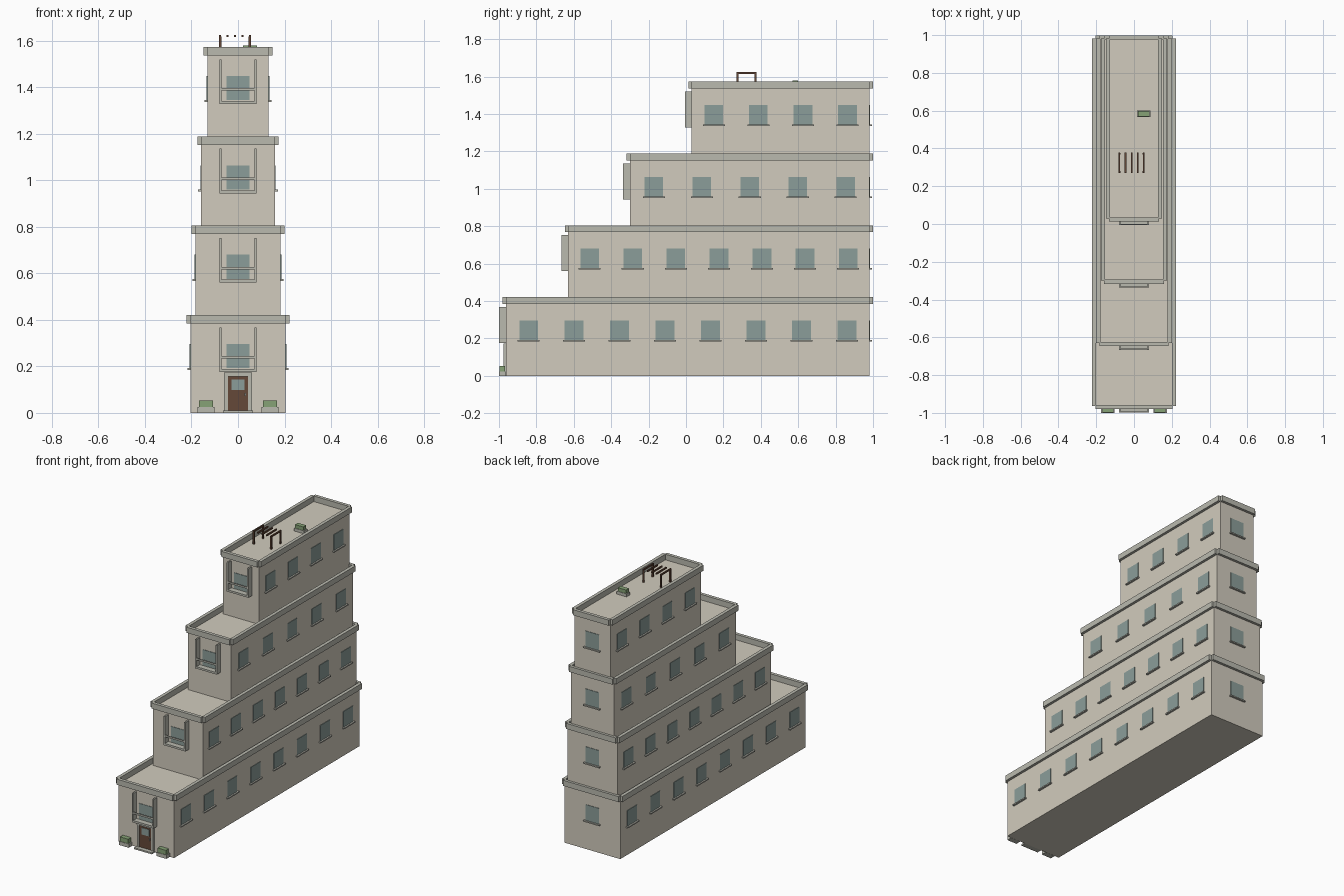
import bpy

if "Cube" in bpy.data.objects:
    bpy.data.objects.remove(bpy.data.objects["Cube"])


def material(name, rgb):
    m = bpy.data.materials.new(name)
    m.diffuse_color = (*rgb, 1)
    m.use_nodes = True
    m.node_tree.nodes["Principled BSDF"].inputs["Base Color"].default_value = m.diffuse_color
    return m


WALL = material("plaster", (0.64, 0.60, 0.51))
TRIM = material("trim", (0.49, 0.49, 0.43))
GLASS = material("glass", (0.26, 0.34, 0.32))
WOOD = material("wood", (0.13, 0.065, 0.04))
GREEN = material("leaves", (0.24, 0.36, 0.18))


def box(name, x, y, z, mat):
    """Box from (min, max) ranges on each axis."""
    r = [sorted(v) for v in (x, y, z)]
    verts = [(a, b, c) for a in r[0] for b in r[1] for c in r[2]]
    faces = [(0, 1, 3, 2), (4, 6, 7, 5), (0, 4, 5, 1),
             (2, 3, 7, 6), (0, 2, 6, 4), (1, 5, 7, 3)]
    me = bpy.data.meshes.new(name)
    me.from_pydata(verts, [], faces)
    me.materials.append(mat)
    ob = bpy.data.objects.new(name, me)
    bpy.context.collection.objects.link(ob)
    return ob


def planter(name, cx, cy, z, h):
    box(name + "_trough", (cx - .036, cx + .036), (cy - .018, cy + .018), (z, z + h * .45), TRIM)
    box(name + "_bush", (cx - .030, cx + .030), (cy - .015, cy + .015), (z + h * .45, z + h), GREEN)


BACK = 0.982
H = 0.384
RIM = 0.037
OUT, IN = 0.017, 0.005

# half width, front y, number of side windows
tiers = [(0.205, -0.963, 8), (0.183, -0.63, 7), (0.158, -0.30, 5), (0.132, 0.03, 4)]

for i, (w, front, n) in enumerate(tiers):
    z0 = i * H
    top = z0 + H
    t = f"tier_{i + 1}_"
    box(t + "body", (-w, w), (front, BACK), (z0, top), WALL)

    # parapet bars with notched corners
    zr = (top, top + RIM)
    box(t + "parapet_front", (-w, w), (front - OUT, front + IN), zr, TRIM)
    box(t + "parapet_back", (-w, w), (BACK - IN, BACK + OUT), zr, TRIM)
    for s in (-1, 1):
        box(t + "parapet_side", (s * (w - IN), s * (w + OUT)), (front, BACK), zr, TRIM)

    # side windows with sills
    glass_z = (z0 + .192, z0 + .296)
    sill_z = (z0 + .184, z0 + .192)
    for k in range(n):
        cy = front + (k + .5) * (BACK - front) / n
        for s in (-1, 1):
            box(t + "side_window", (s * (w - .01), s * (w + .003)), (cy - .05, cy + .05), glass_z, GLASS)
            box(t + "side_sill", (s * (w - .01), s * (w + .013)), (cy - .059, cy + .059), sill_z, TRIM)

    # back window
    box(t + "back_window", (-.05, .05), (BACK - .01, BACK + .003), glass_z, GLASS)
    box(t + "back_sill", (-.059, .059), (BACK - .01, BACK + .013), sill_z, TRIM)

    # front window with balcony
    yb = (front - .036, front + .005)
    box(t + "front_window", (-.05, .05), (front - .003, front + .01), glass_z, GLASS)
    box(t + "balcony_slab", (-.08, .08), yb, (z0 + .176, z0 + .189), TRIM)
    box(t + "balcony_rail", (-.071, .071), (front - .036, front - .029), (z0 + .233, z0 + .244), TRIM)
    for s in (-1, 1):
        box(t + "balcony_fin", (s * .07, s * .08), yb, (z0 + .178, z0 + .368), TRIM)

# entrance
f = tiers[0][1]
box("door", (-.044, .044), (f - .006, f + .01), (.01, .156), WOOD)
box("door_window", (-.028, .028), (f - .009, f), (.098, .143), GLASS)
box("door_handle", (.029, .035), (f - .014, f), (.072, .086), TRIM)
box("door_lintel", (-.06, .06), (f - .014, f + .01), (.156, .174), TRIM)
for s in (-1, 1):
    box("door_jamb", (s * .044, s * .06), (f - .012, f + .01), (0, .157), TRIM)
    planter("ground_planter", s * .138, -.982, 0, .054)
box("door_step", (-.065, .065), (f - .034, f + .01), (0, .01), TRIM)

# roof pergola and planter
roof = 4 * H
for k in range(5):
    x = -.077 + k * .032
    box("pergola_slat", (x - .004, x + .004), (.27, .378), (1.615, 1.625), WOOD)
for x in (-.077, .051):
    for y in (.276, .372):
        box("pergola_post", (x - .005, x + .005), (y - .005, y + .005), (roof, 1.617), WOOD)
planter("roof_planter", .051, .584, roof, .043)
